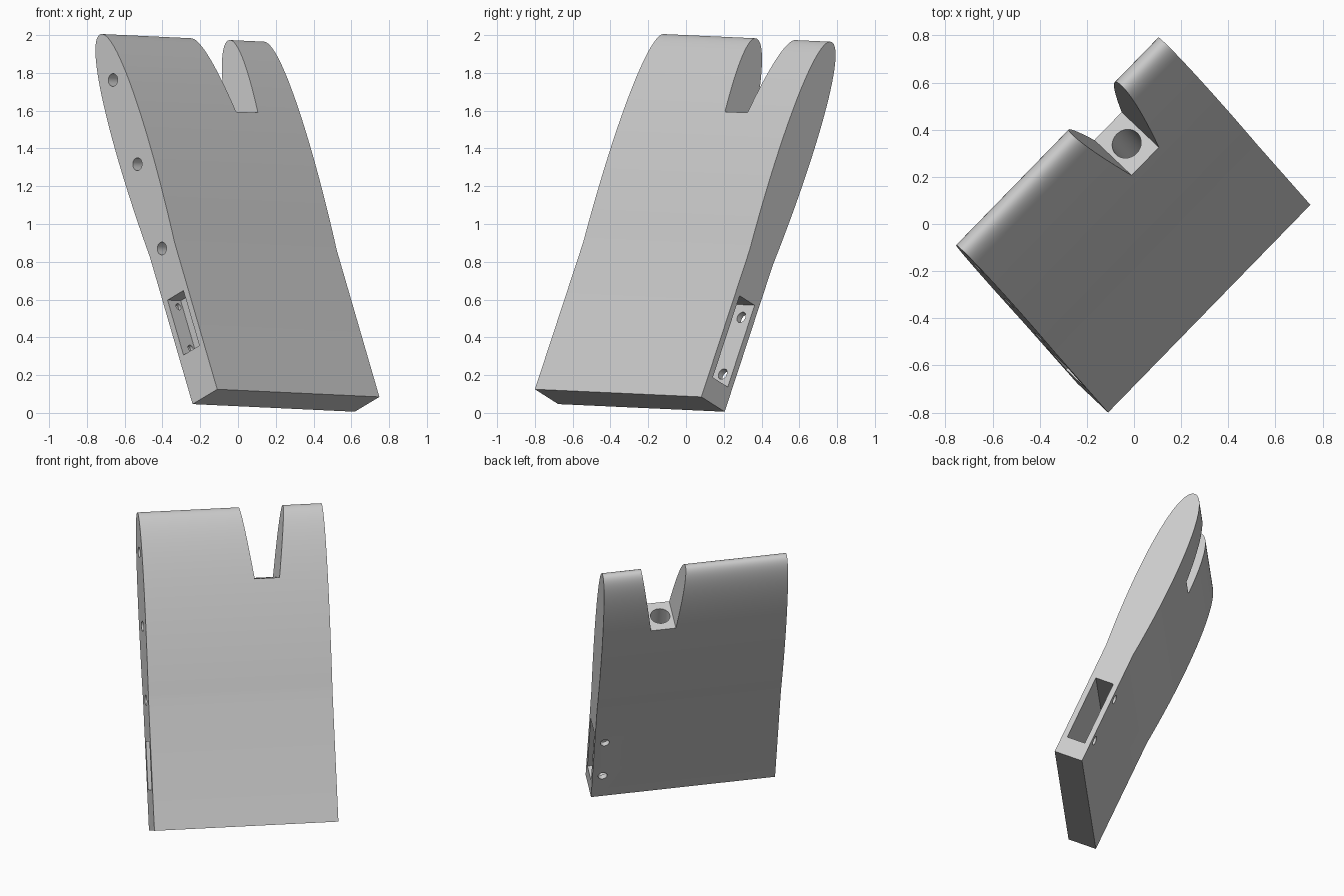
import bpy, bmesh, math
from mathutils import Matrix, Vector
from mathutils.geometry import interpolate_bezier

if "Cube" in bpy.data.objects:
    bpy.data.objects.remove(bpy.data.objects["Cube"])

# Tilted frame of the body: width, thickness and length axes
length_axis = Vector((-0.266, 0.301, 0.916)).normalized()
width_axis = Vector((0.699, 0.715, -0.037))
width_axis = (width_axis - length_axis * width_axis.dot(length_axis)).normalized()
thick_axis = length_axis.cross(width_axis)
FRAME = Matrix((width_axis, thick_axis, length_axis)).transposed().to_4x4()
FRAME.translation = (-0.11, -0.80, 0.125)
WIDTH, MID = 1.231, 0.098

grey = bpy.data.materials.new("plain grey")
grey.use_nodes = True
grey.diffuse_color = (0.6, 0.6, 0.6, 1)
grey.node_tree.nodes["Principled BSDF"].inputs["Base Color"].default_value = (0.6, 0.6, 0.6, 1)


def prism(name, outline, shift):
    """Extrude a closed outline of points along a vector, in the body frame."""
    bm = bmesh.new()
    face = bm.faces.new([bm.verts.new(p) for p in outline])
    moved = bmesh.ops.extrude_face_region(bm, geom=[face], use_keep_orig=True)["geom"]
    bmesh.ops.translate(bm, vec=shift,
                        verts=[v for v in moved if isinstance(v, bmesh.types.BMVert)])
    bmesh.ops.recalc_face_normals(bm, faces=bm.faces)
    mesh = bpy.data.meshes.new(name)
    bm.to_mesh(mesh)
    bm.free()
    mesh.transform(FRAME)
    mesh.materials.append(grey)
    obj = bpy.data.objects.new(name, mesh)
    bpy.context.collection.objects.link(obj)
    return obj


def pocket(name, start, depth, low, high):
    """Rectangular pocket sunk into an end face."""
    half = 0.063
    corners = [(start, MID - half, low), (start, MID + half, low),
               (start, MID + half, high), (start, MID - half, high)]
    return prism(name, corners, (depth, 0, 0))


def bore(name, centre, axis, radius, depth):
    """Round hole running from a centre point along one body axis."""
    circle = []
    for i in range(32):
        p = Vector(centre)
        turn = 2 * math.pi * i / 32
        p[(axis + 1) % 3] += radius * math.cos(turn)
        p[(axis + 2) % 3] += radius * math.sin(turn)
        circle.append(p)
    shift = [0, 0, 0]
    shift[axis] = depth
    return prism(name, circle, shift)


# Body: straight lower slab flowing into a rounded lens-shaped top
curve = interpolate_bezier(Vector((0.098, 0.85)), Vector((0.15, 1.5)),
                           Vector((0.12, 2.093)), Vector((0, 2.093)), 40)
side = [Vector((0.098, 0))] + list(curve)
outline = [(0, MID - p.x, p.y) for p in side]
outline += [(0, MID + p.x, p.y) for p in reversed(side[:-1])]
body = prism("body", outline, (WIDTH, 0, 0))

# Tapered notch in the top edge, with a bore in its floor
centre, floor = 0.825, 1.622
notch = [(centre - 0.083, -0.4, floor), (centre + 0.083, -0.4, floor),
         (centre + 0.162, -0.4, 2.2), (centre - 0.162, -0.4, 2.2)]
cutters = [prism("notch_cutter", notch, (0, 1, 0)),
           bore("seat_bore_cutter", (centre, MID, floor + 0.05), 2, 0.064, -0.4)]

# Three peg holes along one end face
for i in range(3):
    cutters.append(bore("peg_hole_cutter", (-0.05, MID, 0.857 + 0.487 * i), 0, 0.034, 0.25))

# Pocket in each end face, with screw holes in its rear wall
cutters.append(pocket("short_pocket_cutter", -0.05, 0.15, 0.268, 0.586))
cutters.append(pocket("long_pocket_cutter", WIDTH + 0.05, -0.55, 0.128, 0.6))
for height in (0.31, 0.55):
    cutters.append(bore("blind_hole_cutter", (0.07, 0.14, height), 1, 0.018, 0.04))
for height in (0.2, 0.528):
    cutters.append(bore("screw_hole_cutter", (WIDTH - 0.068, 0.13, height), 1, 0.03, 0.15))

bpy.ops.object.select_all(action="DESELECT")
body.select_set(True)
bpy.context.view_layer.objects.active = body
for cutter in cutters:
    cutter.hide_render = True
    cut = body.modifiers.new("cut", "BOOLEAN")
    cut.operation, cut.solver, cut.object = "DIFFERENCE", "EXACT", cutter
    bpy.ops.object.modifier_apply(modifier=cut.name)
    bpy.data.objects.remove(cutter)

bpy.ops.object.shade_smooth_by_angle(angle=math.radians(30))
